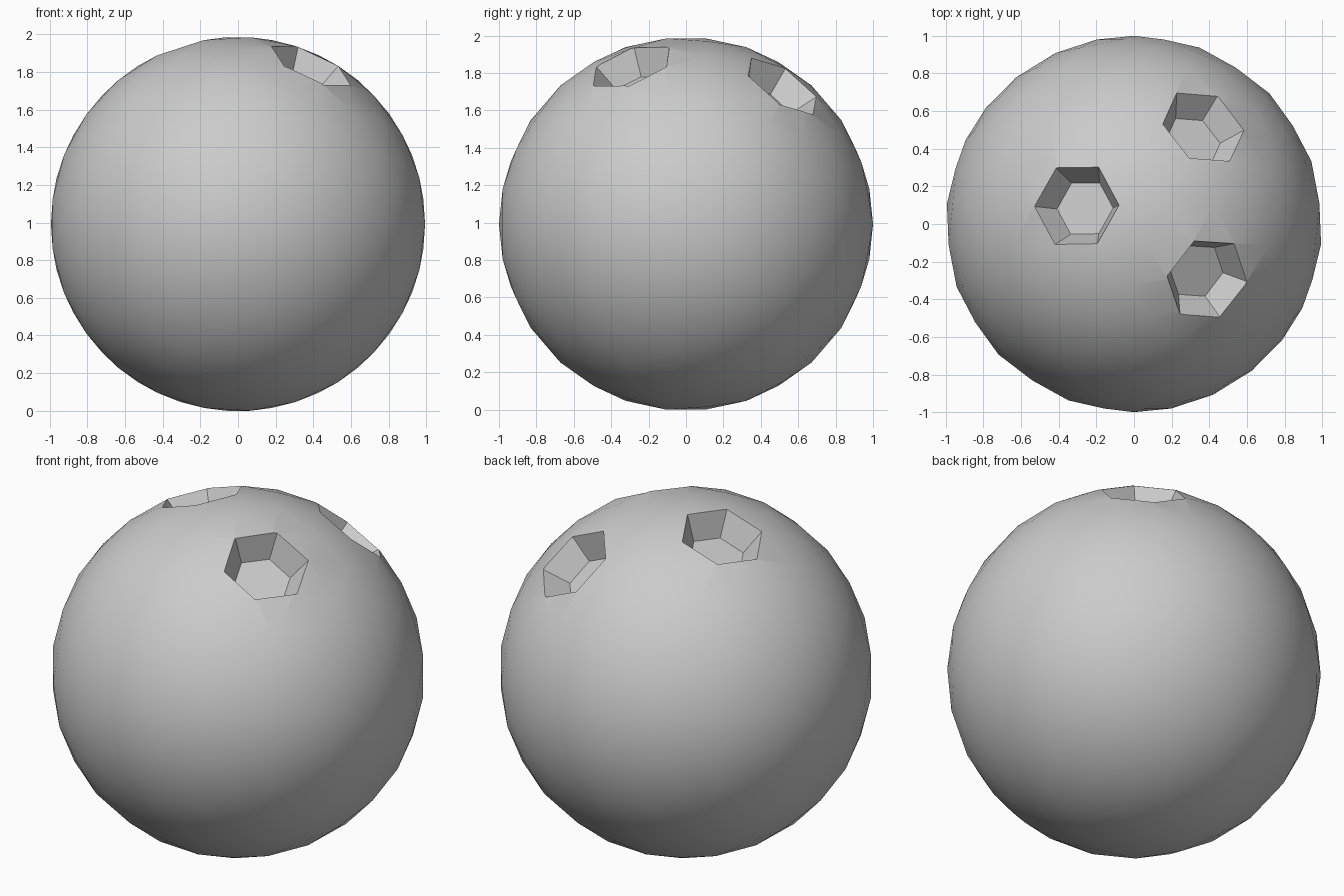
import bpy, bmesh
from math import radians, sqrt
from mathutils import Vector, Matrix

if "Cube" in bpy.data.objects:
    bpy.data.objects.remove(bpy.data.objects["Cube"])

FREQ = 5  # each icosahedron edge is split into five


def make_object(name, bm):
    mesh = bpy.data.meshes.new(name)
    bm.to_mesh(mesh)
    bm.free()
    obj = bpy.data.objects.new(name, mesh)
    bpy.context.collection.objects.link(obj)
    return obj


# Ball: geodesic sphere with its pole along y
ico = bmesh.new()
bmesh.ops.create_icosphere(ico, subdivisions=1, radius=1,
                           matrix=Matrix.Rotation(radians(90), 4, 'X'))
bm = bmesh.new()
for face in ico.faces:
    a, b, c = (v.co.copy() for v in face.verts)
    grid = {}
    for i in range(FREQ + 1):
        for j in range(FREQ + 1 - i):
            p = a + (b - a) * i / FREQ + (c - a) * j / FREQ
            grid[i, j] = bm.verts.new(p.normalized())
    for i in range(FREQ):
        for j in range(FREQ - i):
            bm.faces.new((grid[i, j], grid[i + 1, j], grid[i, j + 1]))
            if i + j < FREQ - 1:
                bm.faces.new((grid[i + 1, j], grid[i + 1, j + 1], grid[i, j + 1]))
ico.free()
bmesh.ops.remove_doubles(bm, verts=bm.verts[:], dist=1e-4)
bmesh.ops.recalc_face_normals(bm, faces=bm.faces[:])
lift = -min(v.co.z for v in bm.verts)
bmesh.ops.translate(bm, verts=bm.verts[:], vec=(0, 0, lift))
ball = make_object("ball", bm)

# Finger holes: tapered hexagonal pits pointing at the ball centre
RIM_DIST, RIM_R = 0.965, 0.233
FLOOR_DIST, FLOOR_R = 0.83, 0.157
TOP_DIST = 1.10
TOP_R = FLOOR_R + (RIM_R - FLOOR_R) * (TOP_DIST - FLOOR_DIST) / (RIM_DIST - FLOOR_DIST)


def finger_hole(name, x, y, spin):
    axis = Vector((x, y, sqrt(RIM_DIST ** 2 - x * x - y * y))).normalized()
    turn = Vector((0, 0, 1)).rotation_difference(axis).to_matrix().to_4x4()
    place = Matrix.Translation((0, 0, lift)) @ turn @ Matrix.Rotation(radians(spin), 4, 'Z')
    bm = bmesh.new()
    rings = []
    for dist, r in ((FLOOR_DIST, FLOOR_R), (TOP_DIST, TOP_R)):
        rings.append([bm.verts.new(place @ (Matrix.Rotation(radians(60 * k), 4, 'Z')
                                            @ Vector((r, 0, dist)))) for k in range(6)])
    low, high = rings
    bm.faces.new(low[::-1])
    bm.faces.new(high)
    for k in range(6):
        n = (k + 1) % 6
        bm.faces.new((low[k], low[n], high[n], high[k]))
    bmesh.ops.recalc_face_normals(bm, faces=bm.faces[:])
    cutter = make_object(name, bm)
    cutter.hide_render = True

    bpy.context.view_layer.objects.active = ball
    mod = ball.modifiers.new(name, 'BOOLEAN')
    mod.operation = 'DIFFERENCE'
    mod.solver = 'EXACT'
    mod.object = cutter
    bpy.ops.object.modifier_apply(modifier=mod.name)
    bpy.data.objects.remove(cutter, do_unlink=True)


finger_hole("thumb_hole", -0.302, 0.096, 0)
finger_hole("back_hole", 0.366, 0.512, 3)
finger_hole("front_hole", 0.386, -0.29, -7.5)

# Smooth ball, crisp hole edges
bpy.ops.object.select_all(action='DESELECT')
ball.select_set(True)
bpy.context.view_layer.objects.active = ball
bpy.ops.object.shade_smooth_by_angle(angle=radians(30))
